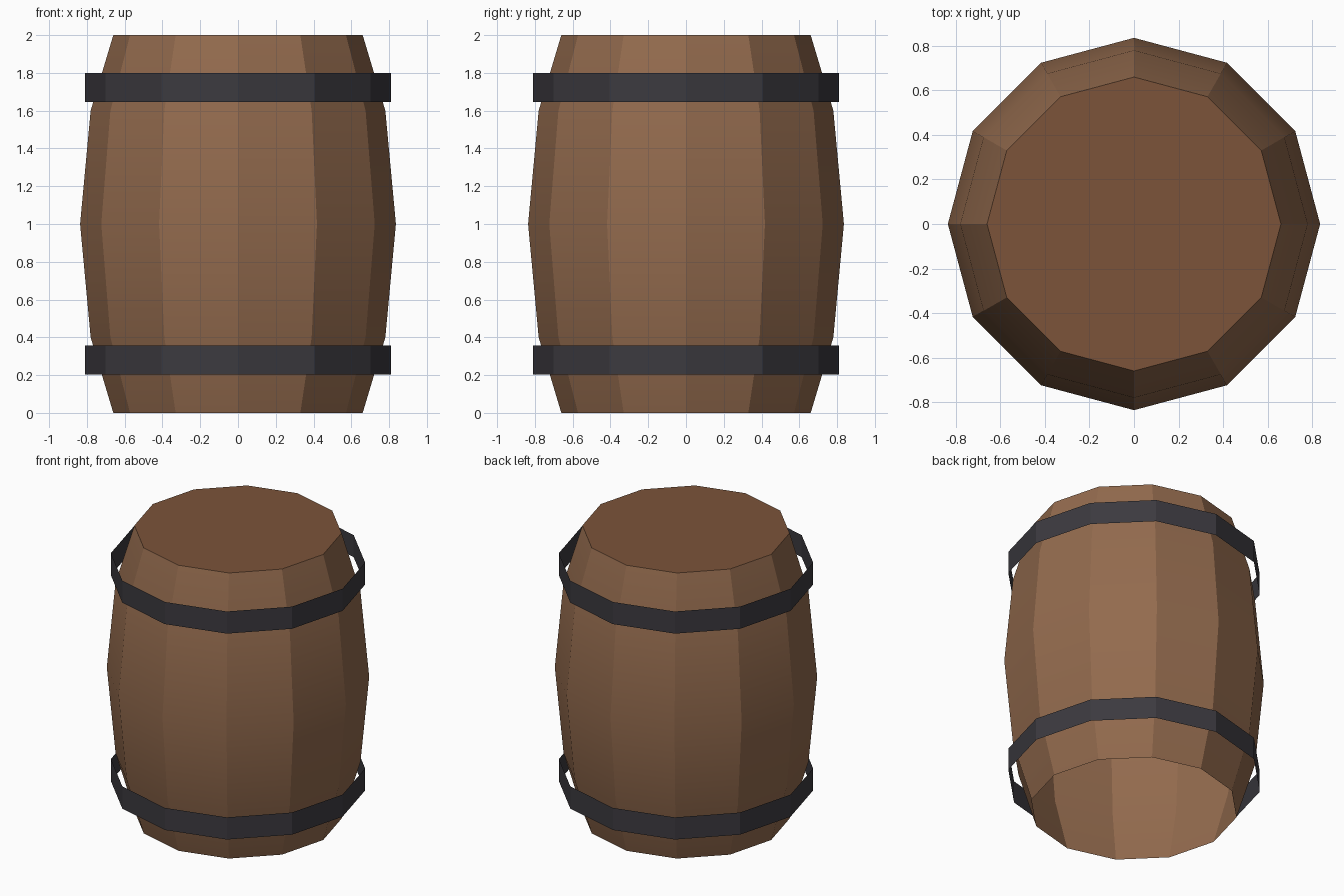
import bpy
import bmesh
import math

if "Cube" in bpy.data.objects:
    bpy.data.objects.remove(bpy.data.objects["Cube"])

SIDES = 12


def material(name, rgb):
    mat = bpy.data.materials.new(name)
    mat.diffuse_color = (*rgb, 1)
    mat.use_nodes = True
    mat.node_tree.nodes["Principled BSDF"].inputs["Base Color"].default_value = mat.diffuse_color
    return mat


def lathe(name, profile, mat, cap_mat=None):
    """Twelve-sided open shell from (radius, z) points, optionally capped at the top."""
    bm = bmesh.new()
    rings = []
    for r, z in profile:
        rings.append([bm.verts.new((r * math.cos(math.tau * i / SIDES),
                                    r * math.sin(math.tau * i / SIDES), z))
                      for i in range(SIDES)])
    for low, high in zip(rings, rings[1:]):
        for i in range(SIDES):
            j = (i + 1) % SIDES
            bm.faces.new((low[i], low[j], high[j], high[i]))
    if cap_mat:
        bm.faces.new(rings[-1]).material_index = 1
    mesh = bpy.data.meshes.new(name)
    bm.to_mesh(mesh)
    bm.free()
    mesh.materials.append(mat)
    if cap_mat:
        mesh.materials.append(cap_mat)
    obj = bpy.data.objects.new(name, mesh)
    bpy.context.collection.objects.link(obj)
    # Staves keep crisp vertical edges but curve smoothly along their length
    bpy.ops.object.select_all(action='DESELECT')
    obj.select_set(True)
    bpy.context.view_layer.objects.active = obj
    bpy.ops.object.shade_smooth_by_angle(angle=math.radians(25))
    return obj


wood = material("wood", (0.29, 0.145, 0.075))
lid_wood = material("lid_wood", (0.20, 0.088, 0.042))
iron = material("iron", (0.045, 0.042, 0.05))

# Bulging body: closed lid on top, open underneath
lathe("barrel_body",
      [(0.66, 0), (0.78, 0.4), (0.836, 1), (0.78, 1.6), (0.66, 2)],
      wood, lid_wood)

# Thin hoops standing slightly off the staves
for name, z in (("lower_hoop", 0.203), ("upper_hoop", 1.645)):
    lathe(name, [(0.81, z), (0.81, z + 0.155)], iron)
